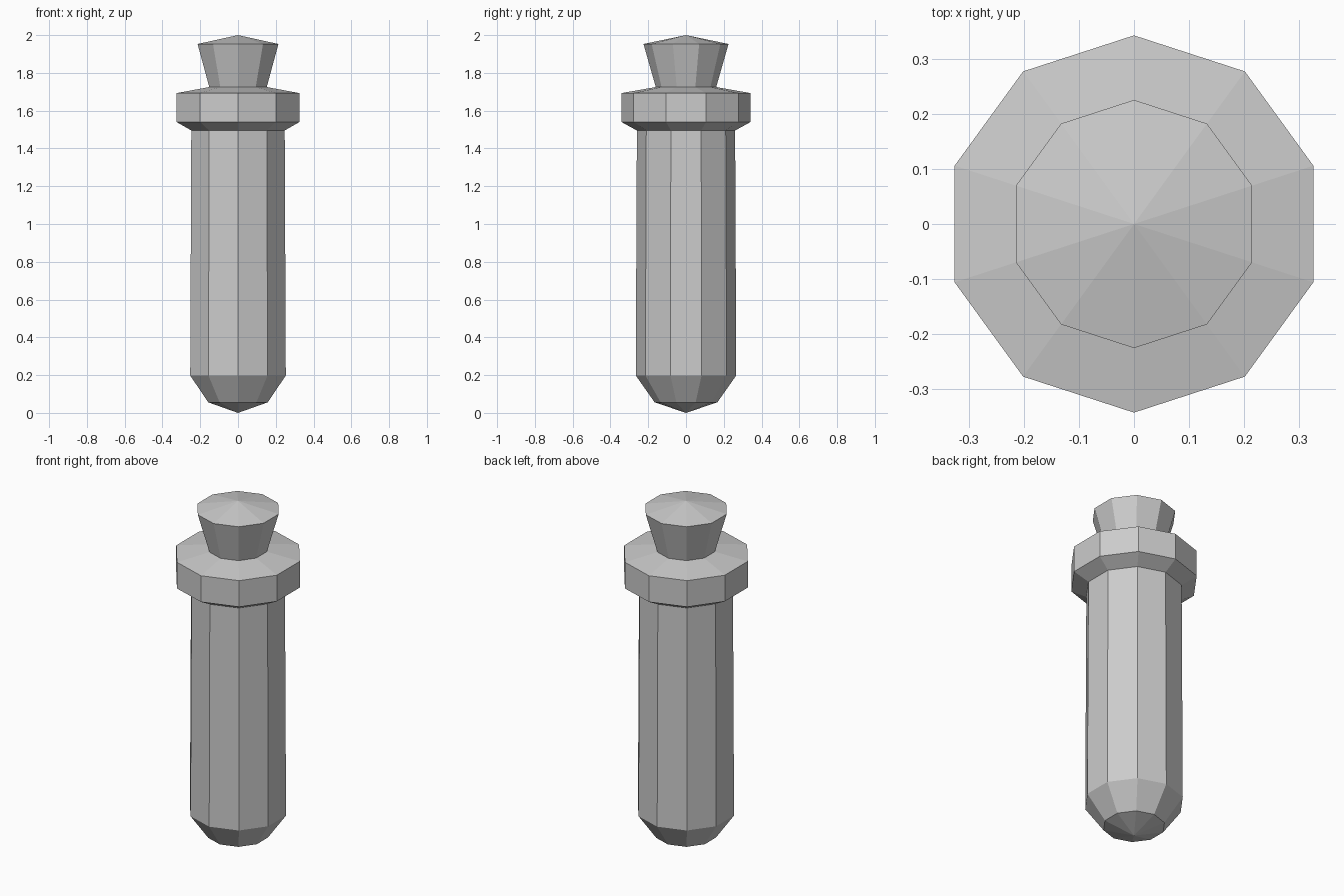
import bpy, bmesh
from math import cos, sin, pi

if "Cube" in bpy.data.objects:
    bpy.data.objects.remove(bpy.data.objects["Cube"])

SIDES = 10


def lathe(name, profile):
    """Revolve (radius, z) points, listed bottom to top, into a flat ten-sided shell."""
    bm = bmesh.new()
    rings = []
    for r, z in profile:
        if r == 0:
            rings.append([bm.verts.new((0, 0, z))] * SIDES)
        else:
            angles = [pi / 2 + 2 * pi * i / SIDES for i in range(SIDES)]
            rings.append([bm.verts.new((r * cos(a), r * sin(a), z)) for a in angles])
    for low, high in zip(rings, rings[1:]):
        for i in range(SIDES):
            j = (i + 1) % SIDES
            corners = dict.fromkeys((low[i], low[j], high[j], high[i]))
            bm.faces.new(list(corners))
    mesh = bpy.data.meshes.new(name)
    bm.to_mesh(mesh)
    bm.free()
    obj = bpy.data.objects.new(name, mesh)
    bpy.context.collection.objects.link(obj)
    return obj


# Long shaft with bevelled, pointed bottom
lathe("shaft", [(0, 0), (0.166, 0.056), (0.266, 0.198), (0.26, 1.495)])

# Wide collar, meeting the shaft below and the knob above
lathe("collar", [(0.26, 1.495), (0.342, 1.54), (0.342, 1.693), (0.16, 1.725)])

# Flared knob with shallow pointed cap
lathe("knob", [(0.16, 1.725), (0.225, 1.953), (0, 2.0)])
